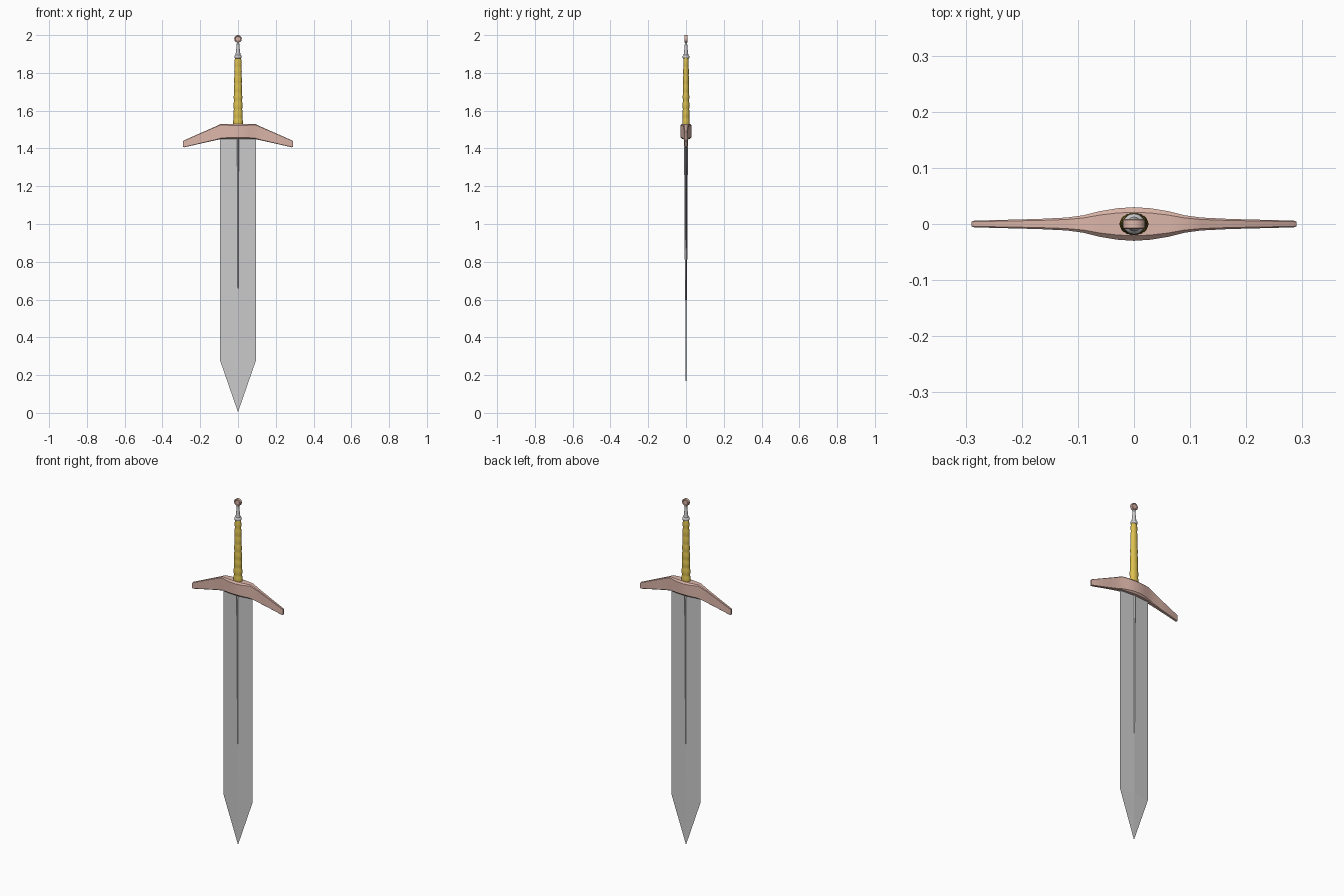
import bpy, bmesh, math

if "Cube" in bpy.data.objects:
    bpy.data.objects.remove(bpy.data.objects["Cube"])


def material(name, color):
    m = bpy.data.materials.new(name)
    m.diffuse_color = (*color, 1)
    m.use_nodes = True
    m.node_tree.nodes["Principled BSDF"].inputs["Base Color"].default_value = m.diffuse_color
    return m


def loft(name, rings, mat=None, smooth=None):
    """Skin a list of equal-length vertex rings and cap both ends."""
    bm = bmesh.new()
    loops = [[bm.verts.new(p) for p in ring] for ring in rings]
    n = len(loops[0])
    for a, b in zip(loops, loops[1:]):
        for i in range(n):
            j = (i + 1) % n
            bm.faces.new((a[i], a[j], b[j], b[i]))
    bm.faces.new(loops[0][::-1])
    bm.faces.new(loops[-1])
    bmesh.ops.recalc_face_normals(bm, faces=bm.faces)
    me = bpy.data.meshes.new(name)
    bm.to_mesh(me)
    bm.free()
    ob = bpy.data.objects.new(name, me)
    bpy.context.collection.objects.link(ob)
    if mat:
        me.materials.append(mat)
    if smooth:
        bpy.ops.object.select_all(action='DESELECT')
        ob.select_set(True)
        bpy.context.view_layer.objects.active = ob
        bpy.ops.object.shade_smooth_by_angle(angle=math.radians(smooth))
    return ob


def diamond(hx, hy, z):
    return [(hx, 0, z), (0, hy, z), (-hx, 0, z), (0, -hy, z)]


def ellipse(rx, ry, z, n=24):
    return [(rx * math.cos(2 * math.pi * i / n), ry * math.sin(2 * math.pi * i / n), z)
            for i in range(n)]


copper = material("copper", (0.72, 0.47, 0.40))
gold = material("gold", (0.72, 0.53, 0.08))

# Blade: thin flattened diamond with pointed tip
loft("blade", [diamond(0.0005, 0.0003, 0.005), diamond(0.094, 0.002, 0.275),
               diamond(0.094, 0.006, 1.47)])

# Raised central rib, tapering to a point down the blade
loft("blade_rib", [diamond(0.0005, 0.001, 0.445), diamond(0.004, 0.006, 0.70),
                   diamond(0.008, 0.009, 1.24), diamond(0.011, 0.012, 1.47)])

# Crossguard: chamfered sections along x (x, half depth, bottom z, top z)
half = [(0, 0.030, 1.45, 1.53), (0.03, 0.028, 1.45, 1.53), (0.06, 0.023, 1.45, 1.53),
        (0.09, 0.0155, 1.45, 1.53), (0.12, 0.0115, 1.443, 1.516),
        (0.17, 0.009, 1.432, 1.494), (0.285, 0.006, 1.406, 1.443), (0.29, 0.004, 1.409, 1.438)]
stations = [(-x, d, b, t) for x, d, b, t in half[:0:-1]] + half


def guard_ring(x, d, b, t):
    c = d * 0.3
    return [(x, d, b + c), (x, d, t - c), (x, d - c, t), (x, c - d, t),
            (x, -d, t - c), (x, -d, b + c), (x, c - d, b), (x, d - c, b)]


loft("crossguard", [guard_ring(*s) for s in stations], copper, 30)

# Grip: tapered oval with eight rounded swells
grip = []
steps = 64
for i in range(steps + 1):
    t = i / steps
    k = (1 - 0.3 * t) * (0.9 + 0.1 * abs(math.sin(8 * math.pi * t + 0.6)))
    grip.append(ellipse(0.026 * k, 0.020 * k, 1.525 + 0.36 * t))
loft("grip", grip, gold, 60)

# Collar and tapered neck above the grip
neck = [(0.014, 1.876), (0.018, 1.879), (0.0195, 1.885), (0.018, 1.891),
        (0.013, 1.895), (0.010, 1.92), (0.007, 1.95), (0.006, 1.968)]
loft("pommel_neck", [ellipse(r, r * 0.95, z) for r, z in neck], None, 40)

# Pommel: round disc facing front and back, with a rim and recessed face


def disc_ring(r, y, n=28):
    return [(r * math.cos(2 * math.pi * i / n), y, 1.98 + r * math.sin(2 * math.pi * i / n))
            for i in range(n)]


loft("pommel_disc", [disc_ring(r, y) for r, y in
                     [(0.013, -0.007), (0.015, -0.009), (0.018, -0.009), (0.020, -0.007),
                      (0.020, 0.007), (0.018, 0.009), (0.015, 0.009), (0.013, 0.007)]],
     copper, 30)
